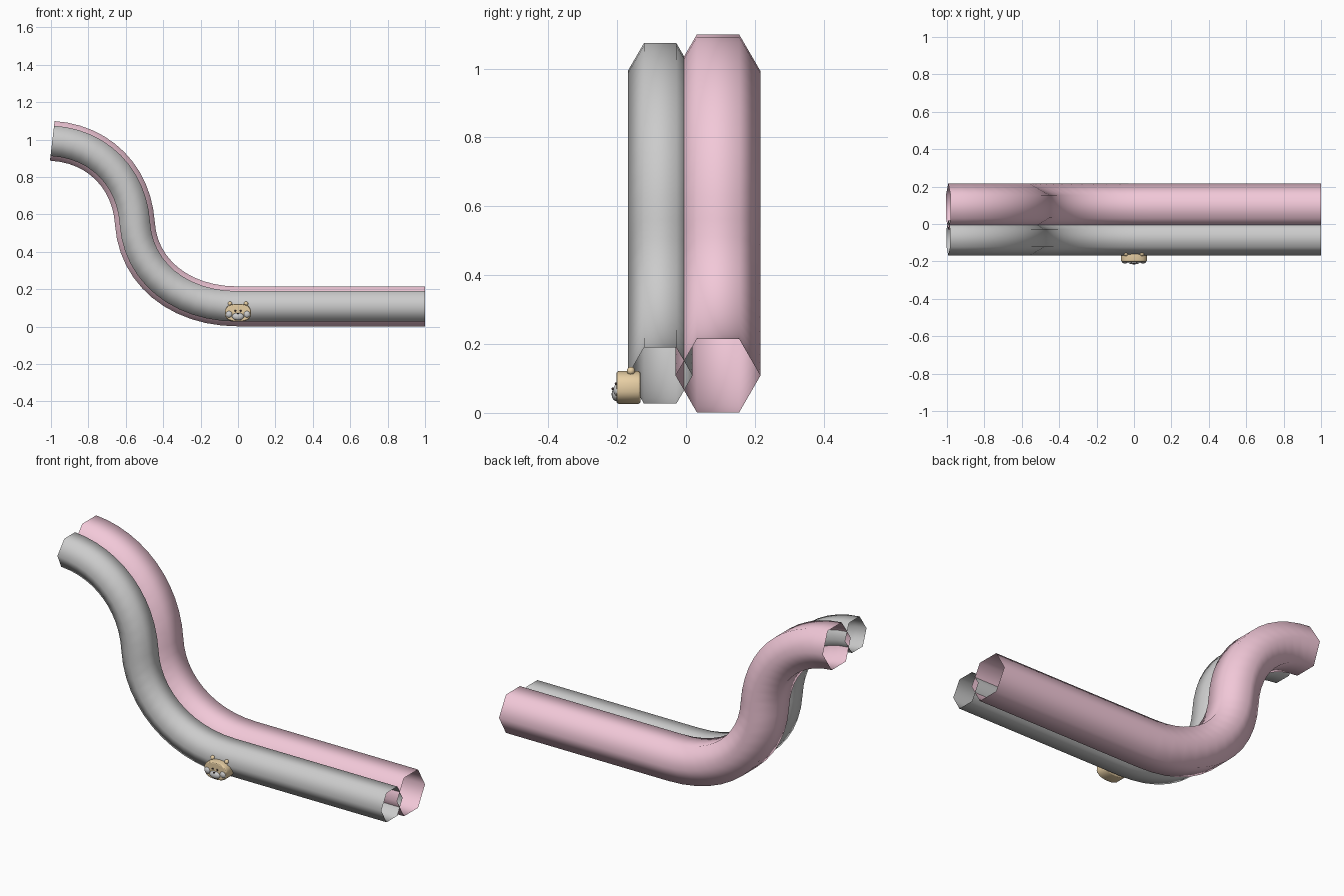
import bpy, bmesh, math
from mathutils import Vector
from mathutils.geometry import interpolate_bezier

if "Cube" in bpy.data.objects:
    bpy.data.objects.remove(bpy.data.objects["Cube"])


def material(name, rgb):
    m = bpy.data.materials.new(name)
    m.diffuse_color = (*rgb, 1)
    m.use_nodes = True
    m.node_tree.nodes["Principled BSDF"].inputs["Base Color"].default_value = m.diffuse_color
    return m


PINK = material("pink", (0.89, 0.58, 0.69))
WHITE = material("white", (0.87, 0.85, 0.87))
TAN = material("tan", (0.80, 0.62, 0.37))
DARK = material("dark", (0.05, 0.03, 0.03))

# S-shaped centre line in the xz plane: Bezier knots with their handles
KNOTS = [((-0.993, 0.993), (-0.745, 0.978), (-0.567, 0.80), (-0.551, 0.55)),
         ((-0.551, 0.55), (-0.535, 0.30), (-0.32, 0.108), (0.0, 0.108)),
         ((0.0, 0.108), (0.33, 0.108), (0.67, 0.108), (1.0, 0.108))]
PATH = []
for knot in KNOTS:
    pts = interpolate_bezier(*[Vector((x, 0, z)) for x, z in knot], 13)
    PATH += pts if not PATH else pts[1:]


def add_mesh(name, bm, mat):
    me = bpy.data.meshes.new(name)
    bm.to_mesh(me)
    bm.free()
    me.materials.append(mat)
    ob = bpy.data.objects.new(name, me)
    bpy.context.collection.objects.link(ob)
    return ob


def tube(name, y, r, mat):
    """Open six-sided tube swept along the centre line."""
    bm = bmesh.new()
    rings = []
    for i, p in enumerate(PATH):
        t = (PATH[min(i + 1, len(PATH) - 1)] - PATH[max(i - 1, 0)]).normalized()
        n = Vector((-t.z, 0, t.x))
        rings.append([bm.verts.new(p + Vector((0, y + r * math.cos(a), 0)) + n * r * math.sin(a))
                      for a in (k * math.pi / 3 for k in range(6))])
    for a, b in zip(rings, rings[1:]):
        for k in range(6):
            j = (k + 1) % 6
            bm.faces.new((a[k], a[j], b[j], b[k]))
    bmesh.ops.recalc_face_normals(bm, faces=bm.faces)
    # outward normals at the lower side
    f = bm.faces[:][-1]
    c = f.calc_center_median() - Vector((0, y, 0.108))
    if f.normal.dot(Vector((0, c.y, c.z))) < 0:
        bmesh.ops.reverse_faces(bm, faces=bm.faces)
    for f in bm.faces:
        f.smooth = True
    return add_mesh(name, bm, mat)


tube("large_tube", 0.093, 0.123, PINK)
tube("small_tube", -0.075, 0.094, WHITE)

# Head: rounded disc extruded along y, bevelled rims
bm = bmesh.new()
N = 32
outline = []
for k in range(N):
    c, s = math.cos(2 * math.pi * k / N), math.sin(2 * math.pi * k / N)
    outline.append(bm.verts.new((0.07 * math.copysign(abs(c) ** 0.8, c), -0.202,
                                 0.074 + 0.048 * math.copysign(abs(s) ** 0.8, s))))
face = bm.faces.new(outline)
ext = bmesh.ops.extrude_face_region(bm, geom=[face])
bmesh.ops.translate(bm, vec=(0, 0.07, 0),
                    verts=[v for v in ext["geom"] if isinstance(v, bmesh.types.BMVert)])
bmesh.ops.recalc_face_normals(bm, faces=bm.faces)
head = add_mesh("head", bm, TAN)
bev = head.modifiers.new("rim", "BEVEL")
bev.width, bev.segments, bev.limit_method, bev.angle_limit = 0.008, 3, "ANGLE", 1.0
for p in head.data.polygons:
    p.use_smooth = len(p.vertices) == 4


def ball(name, loc, size, mat):
    bm = bmesh.new()
    bmesh.ops.create_uvsphere(bm, u_segments=16, v_segments=10, radius=1)
    bmesh.ops.scale(bm, vec=size, verts=bm.verts)
    bmesh.ops.translate(bm, vec=loc, verts=bm.verts)
    for f in bm.faces:
        f.smooth = True
    return add_mesh(name, bm, mat)


# Face details
for side, tag in ((-1, "left"), (1, "right")):
    ball(f"ear_{tag}", (side * 0.043, -0.16, 0.122), (0.012, 0.012, 0.012), TAN)
    ball(f"cheek_{tag}", (side * 0.048, -0.199, 0.066), (0.018, 0.012, 0.018), WHITE)
    ball(f"eye_{tag}", (side * 0.014, -0.203, 0.084), (0.005, 0.004, 0.005), DARK)
ball("muzzle", (0, -0.202, 0.054), (0.032, 0.014, 0.02), WHITE)
ball("nose", (0, -0.212, 0.070), (0.006, 0.004, 0.004), DARK)
